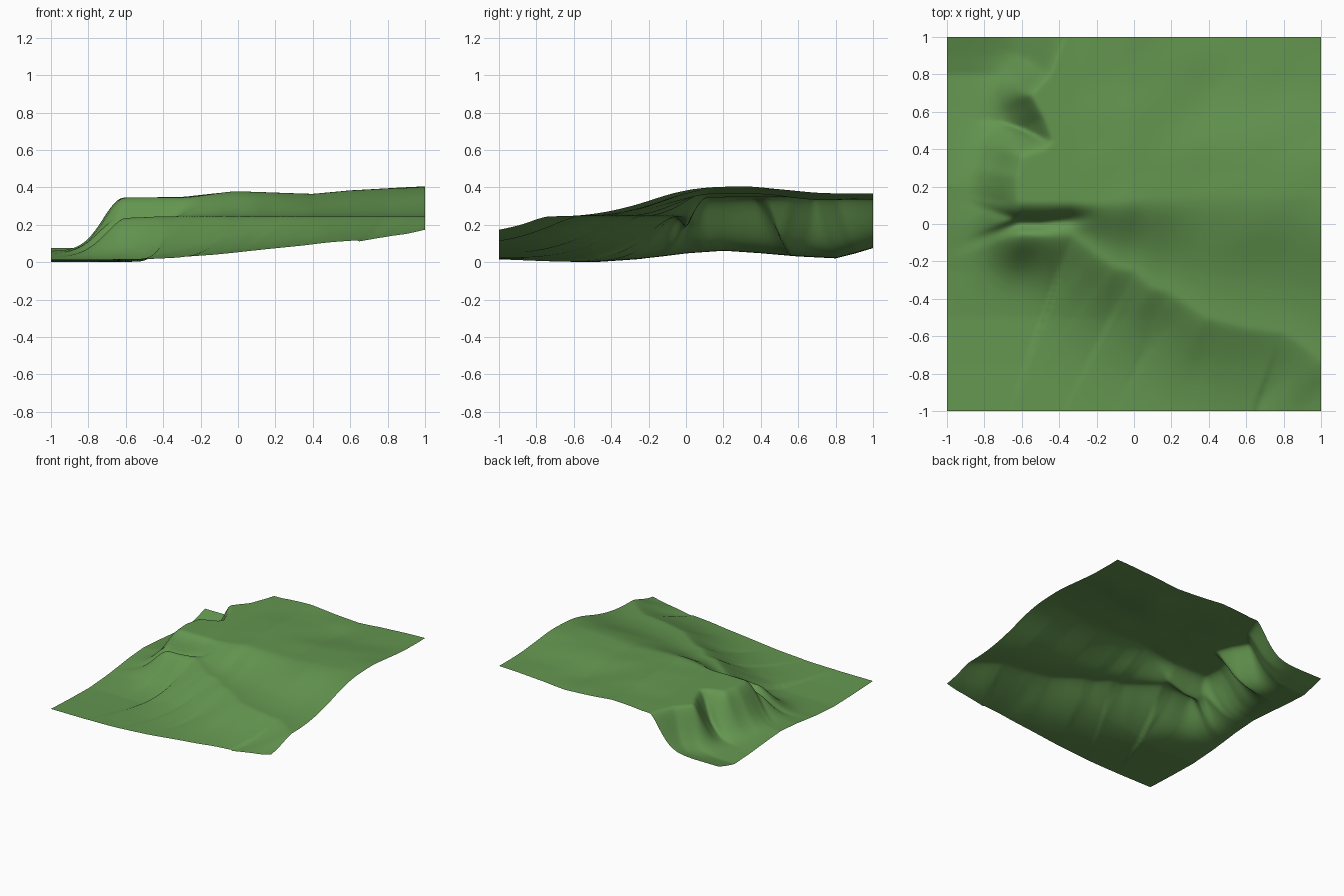
import bpy, bmesh, math
from mathutils import Vector, noise

if "Cube" in bpy.data.objects:
    bpy.data.objects.remove(bpy.data.objects["Cube"])

N = 170  # grid resolution

# Outer rim of the high ground: x, y, falloff width, falloff sharpness
CREST = [(1.4, -1.0, .30, 1.3), (1.0, -.73, .30, 1.3), (.9, -.65, .30, 1.3), (.8, -.58, .30, 1.3),
         (.6, -.555, .30, 1.3), (.38, -.50, .30, 1.3), (.27, -.42, .29, 1.3), (.18, -.36, .29, 1.3),
         (.1, -.34, .29, 1.3), (0, -.25, .28, 1.3), (-.1, -.235, .27, 1.3), (-.2, -.16, .25, 1.35),
         (-.33, -.055, .23, 1.4), (-.45, -.06, .2, 1.5), (-.6, -.05, .17, 1.7)]
WEST = [(-.63, .03, .16, 1.9), (-.60, .12, .16, 2), (-.61, .25, .16, 2), (-.59, .35, .15, 1.9),
        (-.47, .40, .13, 1.7), (-.43, .44, .12, 1.6), (-.48, .57, .11, 1.5), (-.55, .69, .11, 1.5),
        (-.45, .80, .12, 1.5), (-.37, 1.0, .125, 1.5), (-.30, 1.2, .125, 1.5)]
RIM = CREST + WEST
POLY = RIM + [(1.4, 1.2, 0, 0)]


def interp(pts, v):
    if v <= pts[0][0]:
        return pts[0][1]
    for (a, fa), (b, fb) in zip(pts, pts[1:]):
        if v <= b:
            return fa + (fb - fa) * (v - a) / (b - a)
    return pts[-1][1]


def smooth(t):
    t = max(0.0, min(1.0, t))
    return t * t * (3 - 2 * t)


CREST_Y = [(p[0], p[1]) for p in reversed(CREST)]
TOP_X = [(-.6, .35), (-.3, .353), (-.03, .38), (.4, .37), (.6, .39), (1, .408)]
LOW_Y = [(-1, .02), (-.75, .01), (-.5, .004), (-.25, .02), (0, .05), (.2, .065), (.4, .052),
         (.6, .035), (.8, .025), (.9, .05), (1, .08)]


def high_ground(x, y):
    """Terrace behind the crest rising to the upper plateau, with a gully cut at its west end."""
    upper = interp(TOP_X, x) - .035 * smooth((y - .3) / .5) * smooth((x + .3) / .8)
    y0 = interp(CREST_Y, x)
    y1 = .12 + .04 * smooth((x + .3) / .8)
    t = max(0.0, (y - y0) / (y1 - y0))
    z = .25 + (upper - .25) * smooth(min(1, t) ** 1.3)
    gully = math.exp(-((y - .005 - .12 * max(0, x + .5)) / .035) ** 2)
    z -= .07 * gully * smooth((-.15 - x) / .4)
    n = noise.noise(Vector((x * 2 + y, y * 4 - x * 2, 3.1)))
    return z + .007 * n * smooth((t - .2) / .8) * smooth((x + .45) / .3)


def low_ground(x, y):
    return interp(LOW_Y, y) + .08 * smooth((x + .6) / 1.7)


def nearest_rim(x, y):
    best = None
    run = 0.0
    for a, b in zip(RIM, RIM[1:]):
        dx, dy = b[0] - a[0], b[1] - a[1]
        l2 = dx * dx + dy * dy
        t = max(0, min(1, ((x - a[0]) * dx + (y - a[1]) * dy) / l2))
        px, py = a[0] + t * dx, a[1] + t * dy
        d = math.hypot(x - px, y - py)
        if best is None or d < best[0]:
            best = (d, px, py, a[2] + t * (b[2] - a[2]), a[3] + t * (b[3] - a[3]), run + t * math.sqrt(l2))
        run += math.sqrt(l2)
    return best


def inside(x, y):
    hit = False
    for a, b in zip(POLY, POLY[1:] + POLY[:1]):
        if (a[1] > y) != (b[1] > y) and x < a[0] + (y - a[1]) * (b[0] - a[0]) / (b[1] - a[1]):
            hit = not hit
    return hit


def height(x, y):
    if inside(x, y):
        return high_ground(x, y)
    d, px, py, w, p, s = nearest_rim(x, y)
    f = math.exp(-(d / w) ** p)
    g = low_ground(x, y)
    rills = .012 * noise.noise(Vector((s * 7, d * 1.5, 0))) * f * (1 - f) * 4
    return g + (high_ground(px, py) - g) * f + rills


# Height field, softened slightly so the creases read as weathered ground
H = [[height(-1 + 2 * i / N, -1 + 2 * j / N) for i in range(N + 1)] for j in range(N + 1)]
for _ in range(2):
    S = [row[:] for row in H]
    for j in range(1, N):
        for i in range(1, N):
            S[j][i] = (H[j][i] * 2 + H[j][i - 1] + H[j][i + 1] + H[j - 1][i] + H[j + 1][i]) / 6
    H = S
low = min(min(r) for r in H)

# Terrain sheet
bm = bmesh.new()
grid = [[bm.verts.new((-1 + 2 * i / N, -1 + 2 * j / N, H[j][i] - low)) for i in range(N + 1)]
        for j in range(N + 1)]
for j in range(N):
    for i in range(N):
        f = bm.faces.new((grid[j][i], grid[j][i + 1], grid[j + 1][i + 1], grid[j + 1][i]))
        f.smooth = True
mesh = bpy.data.meshes.new("terrain")
bm.to_mesh(mesh)
bm.free()
terrain = bpy.data.objects.new("terrain", mesh)
bpy.context.collection.objects.link(terrain)

# Grass colour
grass = bpy.data.materials.new("grass_green")
grass.diffuse_color = (.127, .305, .08, 1)
grass.use_nodes = True
grass.node_tree.nodes["Principled BSDF"].inputs["Base Color"].default_value = grass.diffuse_color
mesh.materials.append(grass)
